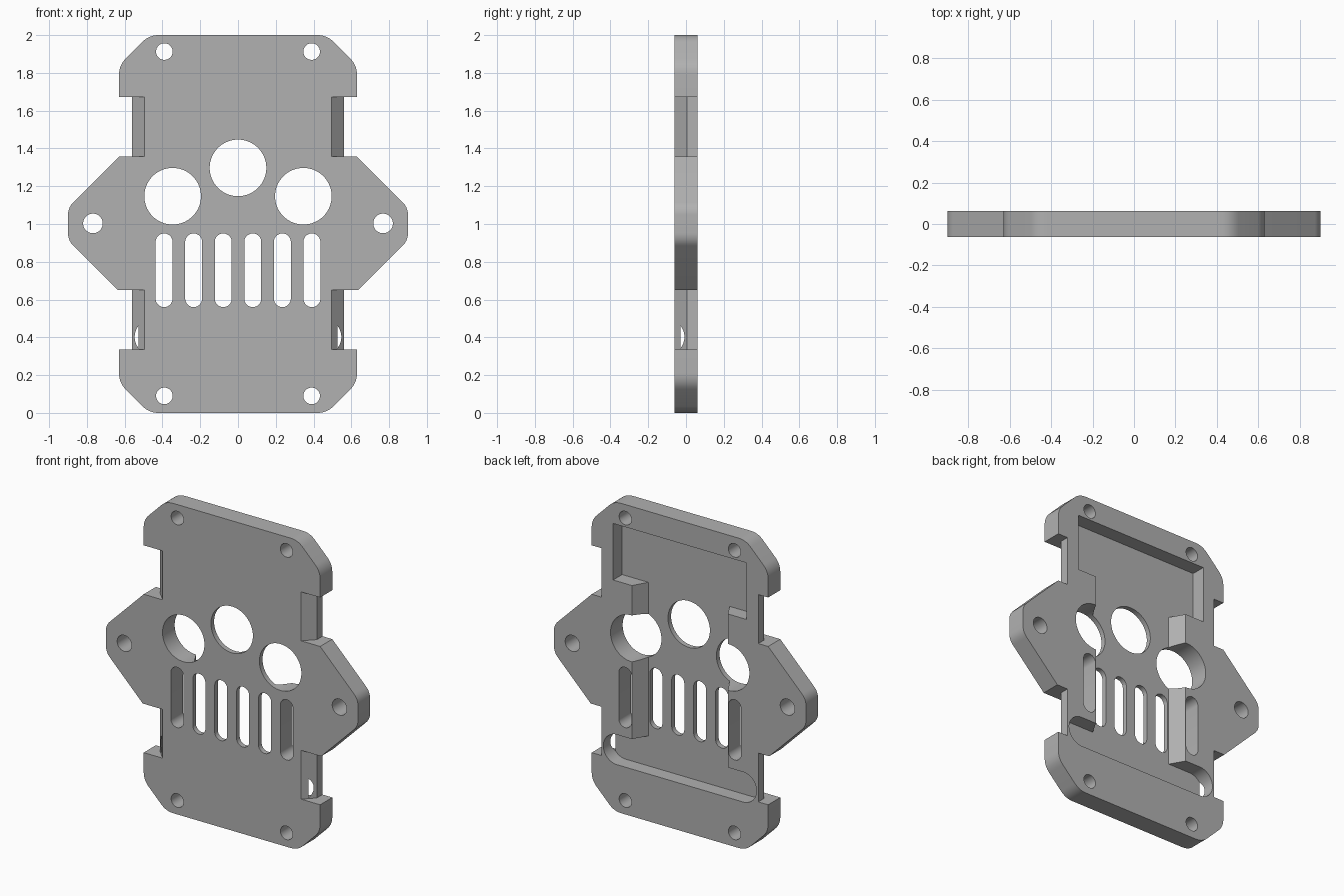
import bpy, bmesh, math
from mathutils import Vector

if "Cube" in bpy.data.objects:
    bpy.data.objects.remove(bpy.data.objects["Cube"], do_unlink=True)

HALF = 0.062      # half the plate thickness
FLOOR = -0.03     # depth of the rear pockets
OUT = 0.1         # cutters reach past the plate

grey = bpy.data.materials.new("grey_plastic")
grey.use_nodes = True
colour = (0.44, 0.44, 0.44, 1)
grey.diffuse_color = colour
grey.node_tree.nodes["Principled BSDF"].inputs["Base Color"].default_value = colour


def prism(name, points, lo, hi, axis="y"):
    """Extrude an (x, z) outline along y, or an (x, y) outline along z."""
    bm = bmesh.new()
    place = (lambda p, h: (p[0], h, p[1])) if axis == "y" else (lambda p, h: (p[0], p[1], h))
    rings = [[bm.verts.new(place(p, h)) for p in points] for h in (lo, hi)]
    bm.faces.new(rings[0])
    bm.faces.new(rings[1])
    n = len(points)
    for i in range(n):
        j = (i + 1) % n
        bm.faces.new((rings[0][i], rings[0][j], rings[1][j], rings[1][i]))
    bmesh.ops.recalc_face_normals(bm, faces=bm.faces)
    mesh = bpy.data.meshes.new(name)
    bm.to_mesh(mesh)
    bm.free()
    mesh.materials.append(grey)
    obj = bpy.data.objects.new(name, mesh)
    bpy.context.collection.objects.link(obj)
    return obj


def rounded(points, steps=8):
    """Soften the corners of (x, z, setback) points."""
    result = []
    for i, (x, z, setback) in enumerate(points):
        p = Vector((x, z))
        if not setback:
            result.append(p)
            continue
        before = Vector(points[i - 1][:2])
        after = Vector(points[(i + 1) % len(points)][:2])
        a = p + (before - p).normalized() * setback
        b = p + (after - p).normalized() * setback
        for k in range(steps + 1):
            t = k / steps
            result.append(a * (1 - t) ** 2 + p * 2 * t * (1 - t) + b * t * t)
    return result


def stadium(cx, cz, radius, dx=0, dz=0, steps=48):
    """Circle, stretched to a round-ended slot by dx or dz."""
    points = []
    for k in range(steps):
        a = 2 * math.pi * (k + 0.5) / steps
        c, s = math.cos(a), math.sin(a)
        points.append((cx + radius * c + math.copysign(dx, c),
                       cz + radius * s + math.copysign(dz, s)))
    return points


# Plate outline, mirrored from one quarter
quarter = [(0.47, 2, 0.05), (0.63, 1.84, 0.05), (0.63, 1.357, 0), (0.9, 1.087, 0.04)]
side = quarter + [(x, 2 - z, r) for x, z, r in reversed(quarter)]
outline = side + [(-x, z, r) for x, z, r in reversed(side)]
plate = prism("face_plate", rounded(outline), -HALF, HALF)
bpy.context.view_layer.objects.active = plate
plate.select_set(True)


def cut(cutter):
    mod = plate.modifiers.new("cut", "BOOLEAN")
    mod.operation = "DIFFERENCE"
    mod.solver = "EXACT"
    mod.object = cutter
    bpy.ops.object.modifier_apply(modifier=mod.name)
    bpy.data.objects.remove(cutter, do_unlink=True)


# Rear pockets: upper rectangle, tapered middle, lower round-ended groove
cut(prism("upper_pocket", [(-0.477, 1.49), (0.477, 1.49), (0.477, 1.855), (-0.477, 1.855)], FLOOR, OUT))
cut(prism("middle_pocket", [(-0.29, FLOOR), (0.29, FLOOR), (0.365, OUT), (-0.365, OUT)], 0.42, 1.6, "z"))
cut(prism("lower_groove", stadium(0, 0.402, 0.097, dx=0.45), FLOOR, OUT))

# Strap notches with slanted front edges
for s in (-1, 1):
    profile = [(s * x, y) for x, y in
               ((0.457, -OUT), (0.56, 0.005), (0.56, OUT), (0.75, OUT), (0.75, -OUT))]
    for low, high in ((0.335, 0.65), (1.357, 1.673)):
        cut(prism("strap_notch", profile, low, high, "z"))

# Through holes: three round openings, mounting holes, grille slots
holes = [stadium(0, 1.297, 0.15)]
for s in (-1, 1):
    holes.append(stadium(s * 0.346, 1.147, 0.15))
    holes.append(stadium(s * 0.768, 1.003, 0.052, steps=32))
    for z in (0.09, 1.913):
        holes.append(stadium(s * 0.39, z, 0.044, steps=32))
holes += [stadium((i - 2.5) * 0.1565, 0.755, 0.045, dz=0.15, steps=32) for i in range(6)]
for hole in holes:
    cut(prism("hole", hole, -OUT, OUT))

bpy.ops.object.shade_smooth_by_angle(angle=math.radians(30))
